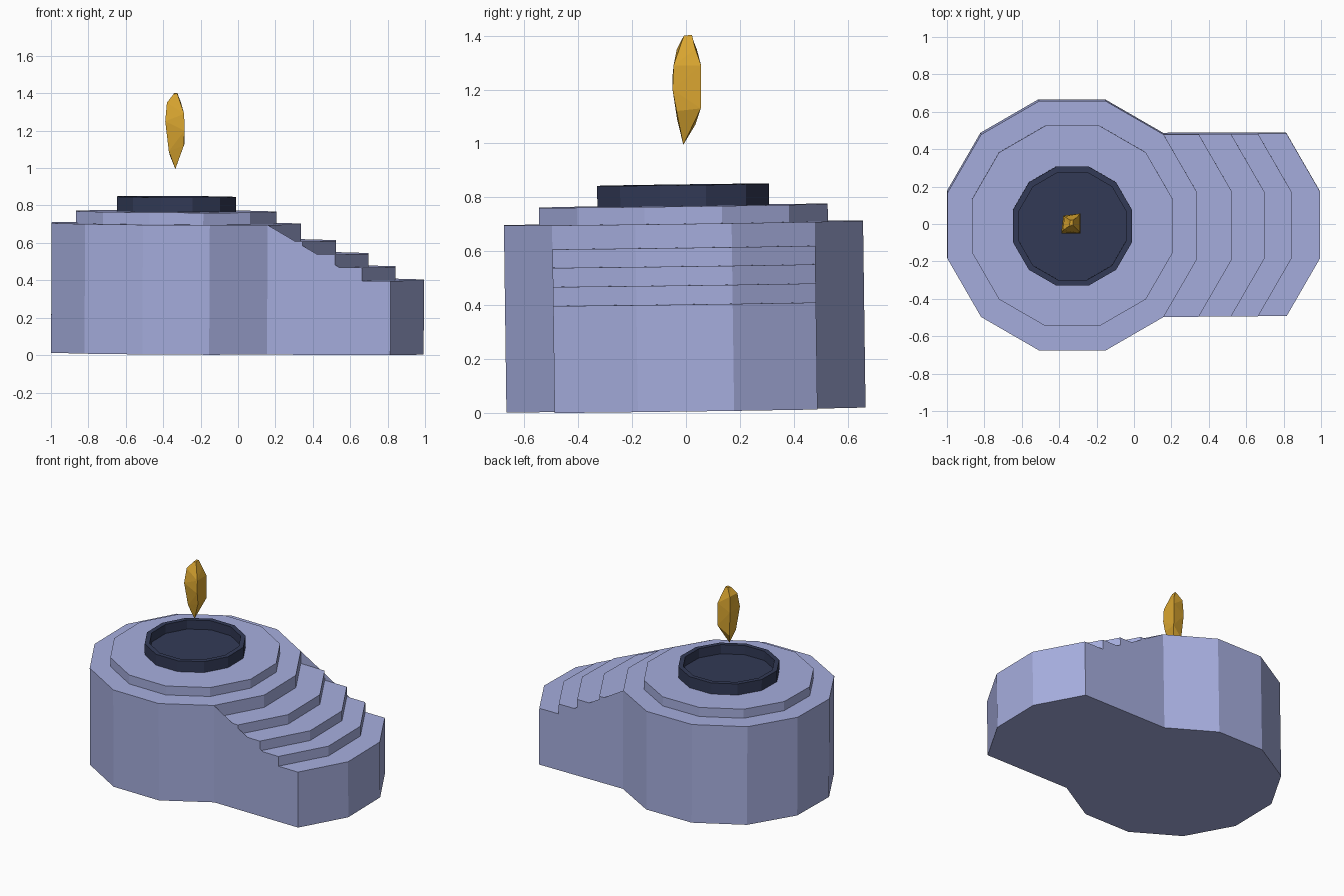
import bpy, bmesh
from math import cos, sin, radians
from mathutils import Matrix

if "Cube" in bpy.data.objects:
    bpy.data.objects.remove(bpy.data.objects["Cube"])

CX = -0.333
# the whole pedestal leans very slightly
TILT = (Matrix.Translation((0, 0, 0.010)) @ Matrix.Rotation(0.0135, 4, 'X')
        @ Matrix.Rotation(0.005, 4, 'Y'))


def material(name, col):
    m = bpy.data.materials.new(name)
    m.diffuse_color = (*col, 1)
    m.use_nodes = True
    m.node_tree.nodes["Principled BSDF"].inputs["Base Color"].default_value = m.diffuse_color
    return m


STONE = material("blue_stone", (0.38, 0.42, 0.73))
DARK = material("dark_bowl", (0.032, 0.042, 0.093))
GOLD = material("gold", (0.70, 0.38, 0.03))


def finish(bm, name, mat, matrix=None):
    if matrix:
        bm.transform(matrix)
    bmesh.ops.recalc_face_normals(bm, faces=bm.faces)
    me = bpy.data.meshes.new(name)
    bm.to_mesh(me)
    bm.free()
    me.materials.append(mat)
    ob = bpy.data.objects.new(name, me)
    bpy.context.collection.objects.link(ob)
    return ob


def ring(bm, r, z, dx=0.0, ks=range(12)):
    # dodecagon corners at 15, 45, 75 ... degrees
    return [bm.verts.new((CX + dx + r * cos(radians(15 + 30 * k)),
                          r * sin(radians(15 + 30 * k)), z)) for k in ks]


def bridge(bm, a, b, closed=True):
    n = len(a)
    for i in range(n if closed else n - 1):
        j = (i + 1) % n
        bm.faces.new((a[i], a[j], b[j], b[i]))


def lathe(name, rings, mat):
    bm = bmesh.new()
    loops = [ring(bm, r, z) for r, z in rings]
    for a, b in zip(loops, loops[1:]):
        bridge(bm, a, b)
    bm.faces.new(loops[0])
    bm.faces.new(loops[-1])
    return finish(bm, name, mat, TILT)


# Pedestal with stairs: each stair edge repeats the front of the dodecagon
R, TOP = 0.69, 0.693
STEPS = [(0.188, 0.605), (0.361, 0.537), (0.506, 0.467), (0.659, 0.397)]
FRONT = (-2, -1, 0, 1)
BACK = range(1, 11)
bm = bmesh.new()
top = ring(bm, R, TOP)
bm.faces.new(top)
back_low = ring(bm, R, 0, 0, BACK)
bridge(bm, [top[k] for k in BACK], back_low, closed=False)
edge = [top[k] for k in FRONT]
side_r, side_l = [back_low[-1], edge[0]], [back_low[0], edge[3]]
dx = 0.0
for nxt, z in STEPS:
    inner = ring(bm, R, z, dx, FRONT)
    outer = ring(bm, R, z, nxt, FRONT)
    bridge(bm, edge, inner, closed=False)
    bm.faces.new(inner + outer[::-1])
    side_r += [inner[0], outer[0]]
    side_l += [inner[3], outer[3]]
    edge, dx = outer, nxt
front_low = ring(bm, R, 0, dx, FRONT)
bridge(bm, edge, front_low, closed=False)
bm.faces.new(side_r + [front_low[0]])
bm.faces.new(side_l + [front_low[3]])
bm.faces.new(back_low + front_low)
finish(bm, "stepped_pedestal", STONE, TILT)

# Upper tier and shallow bowl
lathe("upper_tier", [(0.555, 0.68), (0.555, 0.757)], STONE)
lathe("bowl", [(0.33, 0.75), (0.33, 0.835), (0.298, 0.835), (0.298, 0.77)], DARK)

# Floating faceted flame: four-sided, slightly irregular cross sections
SECTIONS = [
    [(-.370, -.033, 1.09), (-.290, -.035, 1.12), (-.286, .055, 1.13), (-.365, .035, 1.07)],
    [(-.389, -.050, 1.25), (-.286, -.050, 1.20), (-.288, .056, 1.29), (-.378, .045, 1.24)],
    [(-.380, -.034, 1.35), (-.288, -.046, 1.29), (-.305, .035, 1.35), (-.372, .040, 1.35)],
    [(-.345, -.010, 1.395), (-.325, -.008, 1.40), (-.325, .022, 1.403), (-.342, .020, 1.40)],
]
bm = bmesh.new()
loops = [[bm.verts.new(p) for p in s] for s in SECTIONS]
tip = bm.verts.new((-.335, -.010, .995))
for i in range(4):
    bm.faces.new((tip, loops[0][(i + 1) % 4], loops[0][i]))
for a, b in zip(loops, loops[1:]):
    bridge(bm, a, b)
bm.faces.new(loops[-1])
bmesh.ops.triangulate(bm, faces=bm.faces)
finish(bm, "flame", GOLD)
